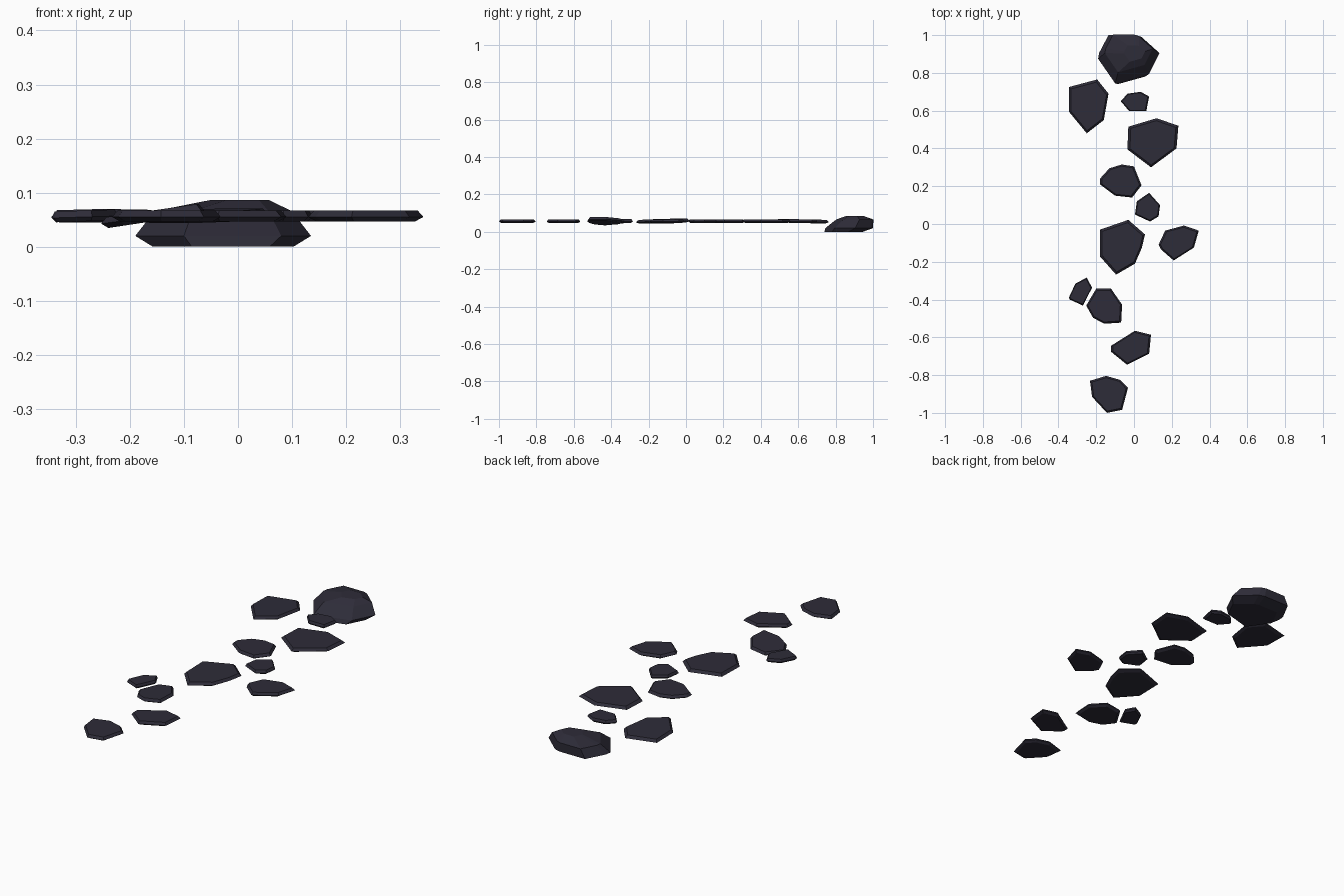
import bpy, bmesh

slate = bpy.data.materials.new("dark slate")
slate.diffuse_color = (0.027, 0.025, 0.040, 1)

# Cross-section of a thin slab: (outline scale, height, x shift, y shift) from bottom to top
SLAB = [(0.86, 0.047, 0, 0), (1.0, 0.055, 0, 0), (0.90, 0.067, 0, 0)]
BOULDER = [(0.80, 0.0, 0.0, -0.03), (1.0, 0.02, 0, 0),
           (0.78, 0.066, 0.0, 0.03), (0.34, 0.086, 0.03, 0.03)]


def stone(name, outline, rings=SLAB, tilt=(0, 0)):
    """Loft a faceted stone from its plan outline through scaled rings."""
    xs, ys = [p[0] for p in outline], [p[1] for p in outline]
    cx, cy = (min(xs) + max(xs)) / 2, (min(ys) + max(ys)) / 2
    bm = bmesh.new()
    loops = []
    for s, z, dx, dy in rings:
        loops.append([bm.verts.new((cx + (x - cx) * s + dx, cy + (y - cy) * s + dy,
                                    z + (x - cx) * tilt[0] + (y - cy) * tilt[1]))
                      for x, y in outline])
    n = len(outline)
    for a, b in zip(loops, loops[1:]):
        for i in range(n):
            j = (i + 1) % n
            bm.faces.new((a[i], a[j], b[j], b[i]))
    bm.faces.new(loops[0])
    bm.faces.new(loops[-1])
    bmesh.ops.recalc_face_normals(bm, faces=bm.faces)
    me = bpy.data.meshes.new(name)
    bm.to_mesh(me)
    bm.free()
    me.materials.append(slate)
    bpy.context.collection.objects.link(bpy.data.objects.new(name, me))


# Large boulder at the back end
stone("boulder", [(-.135, 1), (.01, 1), (.04, .99), (.135, .905), (.08, .795),
                  (-.10, .745), (-.19, .875), (-.185, .905)], BOULDER)

# Thin stepping stones, back to front
stone("back_left_slab", [(-.345, .725), (-.195, .765), (-.135, .69), (-.16, .55),
                         (-.25, .48), (-.345, .595)], tilt=(0, -.02))
stone("back_pebble", [(-.07, .65), (-.035, .69), (.035, .70), (.08, .675),
                      (.065, .597), (-.025, .597)])
stone("back_right_slab", [(-.03, .515), (.12, .56), (.235, .52), (.225, .40),
                          (.09, .30), (-.035, .395)])
stone("middle_slab", [(-.18, .24), (-.13, .295), (-.065, .315), (0, .305), (.04, .205),
                      (-.01, .14), (-.10, .15), (-.18, .21)])
stone("middle_pebble", [(.015, .12), (.08, .165), (.138, .10), (.13, .04),
                        (.085, .013), (.005, .05)])
stone("centre_slab", [(-.18, -.03), (-.03, .022), (.058, -.055), (.042, -.125),
                      (.005, -.21), (-.095, -.268), (-.18, -.172)], tilt=(.02, .02))
stone("right_slab", [(.13, -.11), (.165, -.035), (.265, -.008), (.343, -.035),
                     (.317, -.125), (.21, -.193), (.143, -.135)])
stone("left_pebble", [(-.345, -.39), (-.31, -.315), (-.25, -.284), (-.222, -.337),
                      (-.27, -.432), (-.34, -.40)], tilt=(.03, 0))
stone("tilted_slab", [(-.253, -.432), (-.20, -.342), (-.122, -.342), (-.063, -.427),
                      (-.068, -.522), (-.158, -.528), (-.217, -.496)], tilt=(.13, 0))
stone("front_slab", [(-.122, -.645), (.005, -.565), (.09, -.586), (.08, -.687),
                     (-.037, -.745), (-.122, -.676)])
stone("front_end_slab", [(-.233, -.83), (-.148, -.804), (-.074, -.825), (-.032, -.868),
                         (-.063, -.984), (-.143, -1), (-.222, -.915)])
